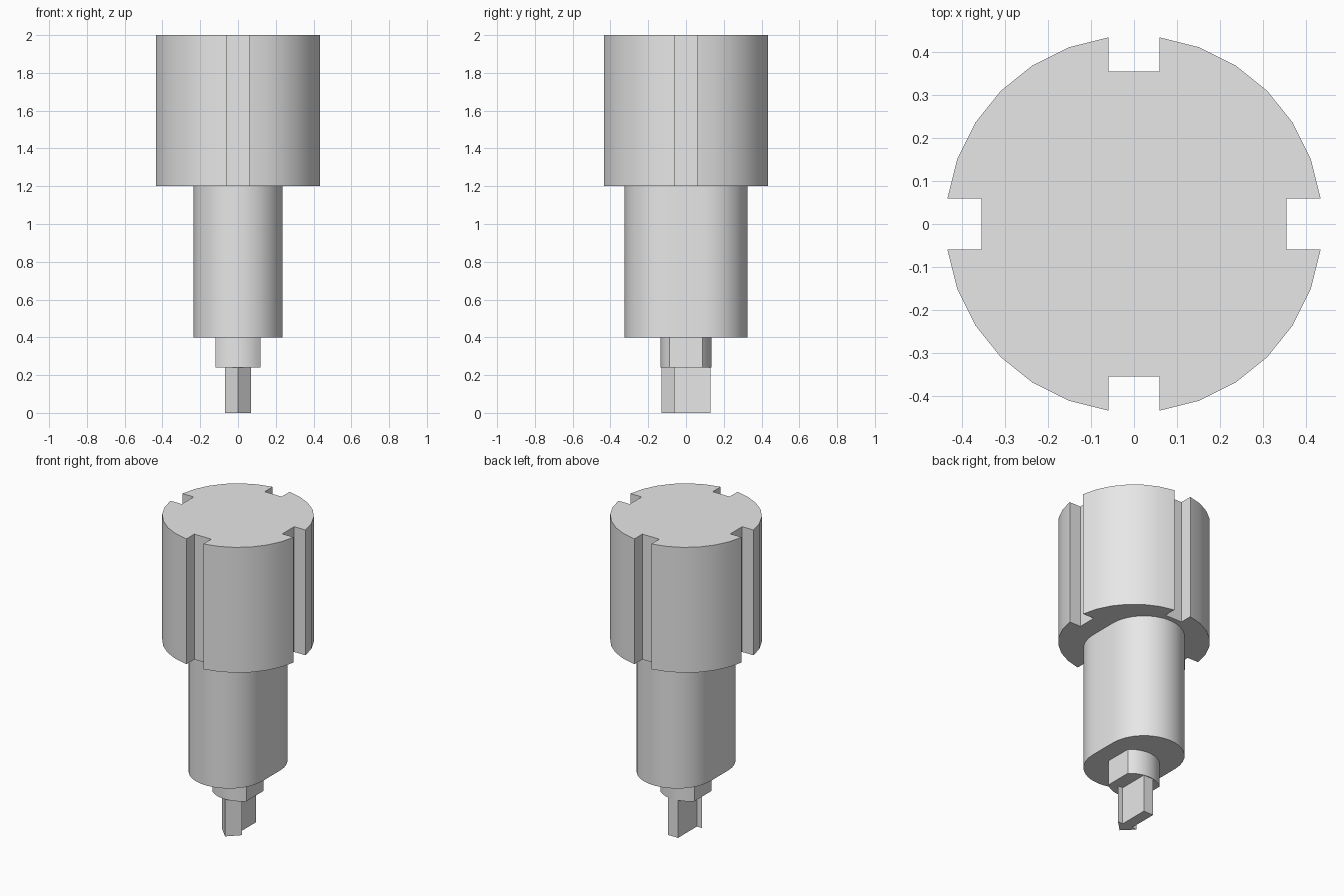
import bpy, bmesh
from math import sin, cos, asin, radians, hypot, atan2

cube = bpy.data.objects.get("Cube")
if cube:
    bpy.data.objects.remove(cube, do_unlink=True)

grey = bpy.data.materials.new("plain_grey")
grey.use_nodes = True
grey.diffuse_color = (0.8, 0.8, 0.8, 1)
grey.node_tree.nodes["Principled BSDF"].inputs["Base Color"].default_value = (0.8, 0.8, 0.8, 1)


def arc(cx, cy, r, start, end, steps):
    """Points along an arc, angles in radians."""
    angles = [start + (end - start) * i / steps for i in range(steps + 1)]
    return [(cx + r * cos(a), cy + r * sin(a)) for a in angles]


def extrude(name, outline, bottom, top):
    """Prism from a counter-clockwise outline."""
    bm = bmesh.new()
    base = bm.faces.new([bm.verts.new((x, y, bottom)) for x, y in outline])
    result = bmesh.ops.extrude_face_region(bm, geom=[base], use_keep_orig=True)
    for v in result["geom"]:
        if isinstance(v, bmesh.types.BMVert):
            v.co.z = top
    bmesh.ops.recalc_face_normals(bm, faces=bm.faces)
    mesh = bpy.data.meshes.new(name)
    bm.to_mesh(mesh)
    bm.free()
    mesh.materials.append(grey)
    obj = bpy.data.objects.new(name, mesh)
    bpy.context.collection.objects.link(obj)
    bpy.ops.object.select_all(action="DESELECT")
    obj.select_set(True)
    bpy.context.view_layer.objects.active = obj
    bpy.ops.object.shade_smooth_by_angle(angle=radians(30))


# Round head with four square grooves
radius, groove, floor = 0.439, 0.06, 0.355
edge = asin(groove / radius)
head = []
for k in range(4):
    turn = radians(90 * k)
    head += arc(0, 0, radius, turn + edge, turn + radians(90) - edge, 6)
    # Groove floor corners, turned to the next axis
    for side in (-groove, groove):
        a = turn + radians(90) + atan2(side, floor)
        d = hypot(floor, groove)
        head.append((d * cos(a), d * sin(a)))
extrude("grooved_head", head, 1.2, 2.0)

# Shaft with straight sides and round ends
quarter = radians(90)
shaft = (arc(0, 0.09, 0.235, 0, 2 * quarter, 16)
         + arc(0, -0.09, 0.235, 2 * quarter, 4 * quarter, 16))
extrude("shaft", shaft, 0.4, 1.2)

# Collar with flat sides and shallow curved ends
bow = 0.175
spread = asin(0.12 / bow)
collar = (arc(0, 0.135 - bow, bow, quarter - spread, quarter + spread, 10)
          + arc(0, bow - 0.135, bow, 3 * quarter - spread, 3 * quarter + spread, 10))
extrude("collar", collar, 0.24, 0.4)

# Arrow-shaped tip
half = [(0.07, -0.06), (0.035, -0.06), (0.035, 0.13)]
arrow = [(0, -0.13)] + half + [(-x, y) for x, y in reversed(half)]
extrude("arrow_tip", arrow, 0.0, 0.24)
